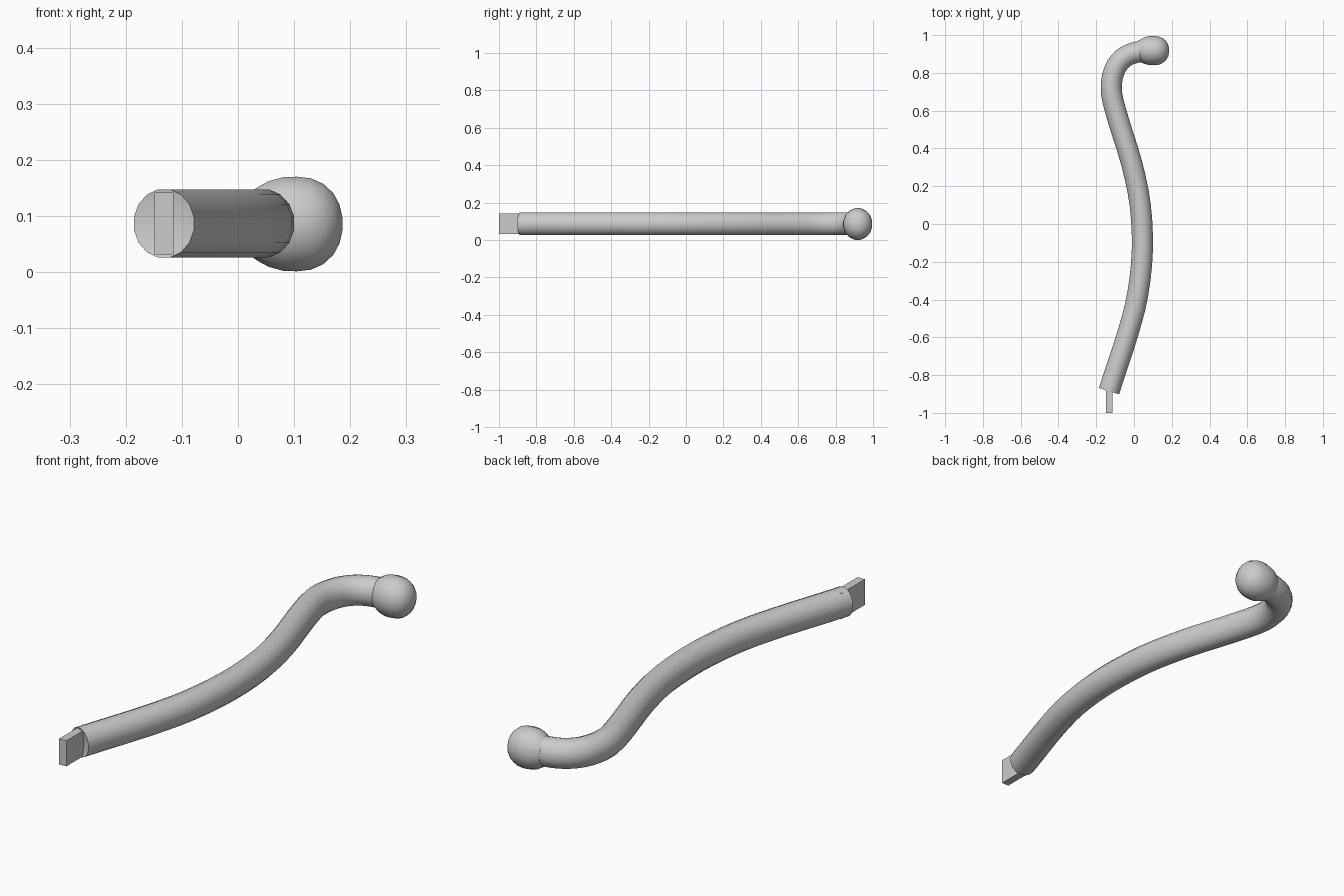
import bpy, bmesh, math
from mathutils import Vector

if "Cube" in bpy.data.objects:
    bpy.data.objects.remove(bpy.data.objects["Cube"])

SIDES = 16
MID_Z = 0.087

grey = bpy.data.materials.new("plain grey")
grey.use_nodes = True
colour = (0.6, 0.6, 0.6, 1)
grey.diffuse_color = colour
grey.node_tree.nodes["Principled BSDF"].inputs["Base Color"].default_value = colour


def finish(bm, name, smooth):
    bmesh.ops.recalc_face_normals(bm, faces=bm.faces)
    mesh = bpy.data.meshes.new(name)
    bm.to_mesh(mesh)
    bm.free()
    mesh.materials.append(grey)
    obj = bpy.data.objects.new(name, mesh)
    bpy.context.collection.objects.link(obj)
    if smooth:
        bpy.ops.object.select_all(action='DESELECT')
        obj.select_set(True)
        bpy.context.view_layer.objects.active = obj
        bpy.ops.object.shade_smooth_by_angle(angle=math.radians(45))
    return obj


def spline(points, steps):
    """Catmull-Rom curve through the points."""
    p = [Vector(q) for q in points]
    p = [2 * p[0] - p[1]] + p + [2 * p[-1] - p[-2]]
    out = []
    for a, b, c, d in zip(p, p[1:], p[2:], p[3:]):
        for i in range(steps):
            t = i / steps
            out.append(0.5 * (2 * b + (c - a) * t + (2 * a - 5 * b + 4 * c - d) * t ** 2
                              + (3 * b - a - 3 * c + d) * t ** 3))
    return out + [p[-2]]


def sweep(path, radii, name, hollow):
    """Slightly tall round section carried along a level path."""
    bm = bmesh.new()
    rings = []
    for i, (p, r) in enumerate(zip(path, radii)):
        t = (path[min(i + 1, len(path) - 1)] - path[max(i - 1, 0)]).normalized()
        side = Vector((t.y, -t.x, 0))
        ring = []
        for k in range(SIDES):
            a = math.tau * (k + 0.5) / SIDES
            ring.append(bm.verts.new(p + side * (0.92 * r * math.cos(a))
                                     + Vector((0, 0, r * math.sin(a)))))
        rings.append(ring)
    for lo, hi in zip(rings, rings[1:]):
        for k in range(SIDES):
            n = (k + 1) % SIDES
            bm.faces.new((lo[k], lo[n], hi[n], hi[k]))
    # dished start, plain far end
    centre = bm.verts.new(path[0] + (path[1] - path[0]).normalized() * hollow)
    for k in range(SIDES):
        bm.faces.new((centre, rings[0][(k + 1) % SIDES], rings[0][k]))
    bm.faces.new(rings[-1])
    return finish(bm, name, True)


# curved rod
rod_points = [(-0.132, -0.885), (-0.105, -0.8), (-0.03, -0.57), (0.02, -0.37),
              (0.044, -0.14), (0.033, 0.1), (-0.012, 0.32), (-0.08, 0.54),
              (-0.12, 0.7), (-0.105, 0.81), (-0.06, 0.875), (0.0, 0.906), (0.06, 0.915)]
path = spline([(x, y, MID_Z) for x, y in rod_points], 3)
sweep(path, [0.062] * len(path), "curved_rod", 0.014)

# rounded knob on the rod's far end
knob_profile = [(0.02, 0.056), (0.035, 0.067), (0.055, 0.078), (0.08, 0.085), (0.105, 0.086),
                (0.13, 0.083), (0.152, 0.073), (0.17, 0.056), (0.181, 0.035), (0.186, 0.012)]
sweep([Vector((x, 0.918, 0.086)) for x, r in knob_profile],
      [r for x, r in knob_profile], "knob", 0.0)

# flat tab at the near end
bm = bmesh.new()
bmesh.ops.create_cube(bm, size=1)
for v in bm.verts:
    v.co = Vector((-0.132 + v.co.x * 0.034, -0.92 + v.co.y * 0.16, MID_Z + v.co.z * 0.11))
finish(bm, "flat_tab", False)
